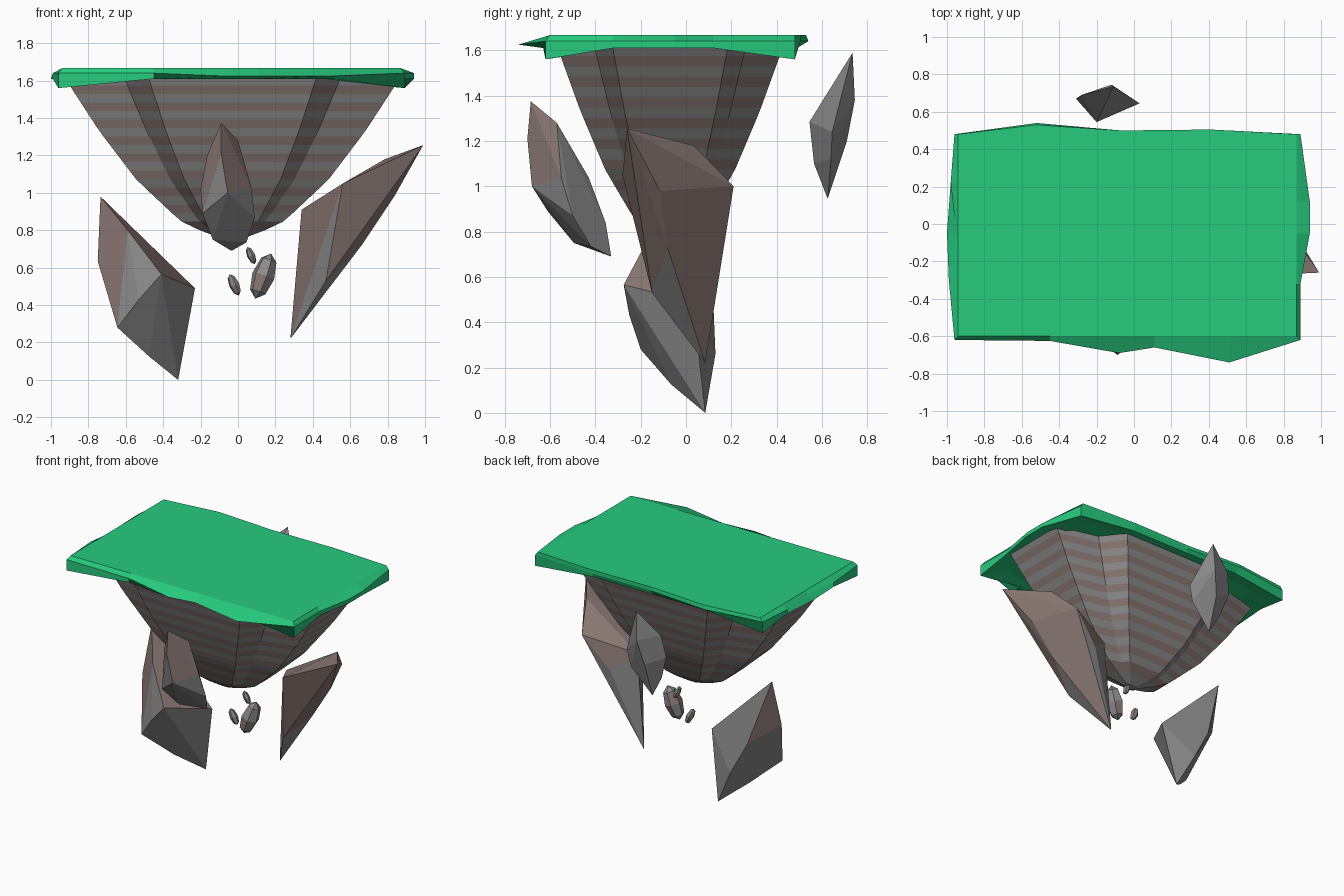
import bpy, bmesh, math
from mathutils import Vector, Matrix, Euler

if "Cube" in bpy.data.objects:
    bpy.data.objects.remove(bpy.data.objects["Cube"])


def material(name, color):
    m = bpy.data.materials.new(name)
    m.diffuse_color = (*color, 1)
    m.use_nodes = True
    m.node_tree.nodes["Principled BSDF"].inputs["Base Color"].default_value = m.diffuse_color
    return m


GRASS = material("grass green", (0.02, 0.60, 0.21))
GREY = material("stone grey", (0.26, 0.26, 0.26))
BROWN = material("stone brown", (0.25, 0.185, 0.17))


def finish(bm, name, mats):
    bmesh.ops.recalc_face_normals(bm, faces=bm.faces)
    me = bpy.data.meshes.new(name)
    bm.to_mesh(me)
    bm.free()
    for m in mats:
        me.materials.append(m)
    ob = bpy.data.objects.new(name, me)
    bpy.context.collection.objects.link(ob)
    return ob


def loft(rings, name, mats, striped=False):
    bm = bmesh.new()
    loops = [[bm.verts.new(p) for p in r] for r in rings]
    for k, (a, b) in enumerate(zip(loops, loops[1:])):
        for i in range(len(a)):
            j = (i + 1) % len(a)
            f = bm.faces.new((a[i], a[j], b[j], b[i]))
            f.material_index = k % 2 if striped else 0
    bm.faces.new(loops[0])
    bm.faces.new(loops[-1])
    return finish(bm, name, mats)


# Grass slab: uneven outline, flat top, lip, and a skirt drooping at the corners
outline = [(-.96, .48), (-.52, .54), (-.07, .50), (.41, .505), (.89, .48),
           (.94, .12), (.94, -.05), (.89, -.32), (.89, -.62), (.51, -.74),
           (.11, -.66), (-.08, -.69), (-.45, -.625), (-.96, -.62),
           (-.99, -.30), (-.95, -.05), (-.98, .22)]
corners = {0, 4, 8, 13}
top = [(max(-.94, min(.87, x)), max(-.60, min(.53, y)), 1.667) for x, y in outline]
lip = [(x, y, 1.64 if y > -.63 else 1.625) for x, y in outline]
skirt = [(x if i != 15 else -1.0, max(-.63, min(.49, y)),
          1.56 if i in corners else 1.61) for i, (x, y) in enumerate(outline)]
under = [(x * .8, -.07 + (y + .07) * .8, 1.615) for x, y in outline]
loft([top, lip, skirt, under], "grass_top", [GRASS])

# Rock cone: twelve-sided notched section shrinking in striped layers
quarter = [(.45, .50), (.58, .335), (.90, .255)]
section = (quarter + [(x, -y) for x, y in reversed(quarter)]
           + [(-x, -y) for x, y in quarter] + [(-x, y) for x, y in reversed(quarter)])
profile = [(1.62, 1.0), (1.33, .79), (1.07, .57), (.85, .31), (.79, .17), (.755, .06)]


def width(z):
    for (z1, s1), (z0, s0) in zip(profile, profile[1:]):
        if z >= z0:
            return s0 + (s1 - s0) * (z - z0) / (z1 - z0)
    return profile[-1][1]


BANDS = 19
rings = []
for k in range(BANDS + 1):
    z = 1.62 + (.755 - 1.62) * k / BANDS
    s = width(z)
    rings.append([(-.03 + x * s, -.07 + y * s, z) for x, y in section])
loft(rings, "rock_cone", [GREY, BROWN], striped=True)


# Floating shards: convex chunks, brown facets between two heights
def shard(name, points, low, high):
    bm = bmesh.new()
    for p in points:
        bm.verts.new(p)
    res = bmesh.ops.convex_hull(bm, input=bm.verts[:])
    loose = [v for v in bm.verts if not v.link_faces]
    bmesh.ops.delete(bm, geom=loose, context='VERTS')
    bmesh.ops.dissolve_limit(bm, angle_limit=math.radians(7),
                             verts=bm.verts[:], edges=bm.edges[:])
    for f in bm.faces:
        f.material_index = int(low < f.calc_center_median().z < high)
    finish(bm, name, [GREY, BROWN])


shard("left_shard", [(-.735, .05, .98), (-.75, -.04, .635), (-.645, -.20, .28),
                     (-.475, -.065, .125), (-.32, .085, .0), (-.26, .06, .31),
                     (-.23, .03, .49), (-.41, -.275, .565), (-.59, -.15, .80),
                     (-.53, -.25, .43), (-.58, .12, .50), (-.45, .13, .26)], .67, 1)
shard("right_shard", [(.99, -.26, 1.255), (.785, .035, 1.18), (.56, -.28, 1.05),
                      (.70, .21, 1.0), (.34, .08, .91), (.28, .085, .22),
                      (.47, -.15, .53), (.665, -.08, .725), (.835, -.115, .98),
                      (.50, .17, .78)], .72, 1.3)
shard("front_shard", [(-.09, -.685, 1.375), (-.09, -.70, 1.21), (-.055, -.68, 1.0),
                      (-.165, -.62, 1.2), (-.20, -.55, 1.02), (-.19, -.61, .89),
                      (-.135, -.495, .75), (-.035, -.33, .69), (.045, -.42, .735),
                      (.09, -.50, .87), (.07, -.55, 1.035), (0, -.57, 1.28),
                      (-.06, -.43, 1.04), (-.05, -.355, .84)], 1.08, 1.3)
shard("back_shard", [(-.11, .735, 1.59), (-.12, .745, 1.38), (-.16, .63, 1.42),
                     (-.20, .545, 1.285), (-.31, .67, 1.28), (-.28, .69, 1.44),
                     (.03, .645, 1.24), (-.165, .625, .945), (-.20, .565, 1.1),
                     (0, .64, 1.12), (-.25, .64, 1.1), (-.16, .71, 1.2)], 5, 6)


# Small pebbles: stretched, tilted low-poly chunks
def pebble(name, loc, size, tilt):
    bm = bmesh.new()
    bmesh.ops.create_uvsphere(bm, u_segments=6, v_segments=4, radius=1)
    bm.transform(Matrix.LocRotScale(Vector(loc), Euler((0, math.radians(tilt), .3)),
                                    Vector(size)))
    bm.faces.ensure_lookup_table()
    for i, f in enumerate(bm.faces):
        f.material_index = int(i % 4 == 1)
    finish(bm, name, [GREY, BROWN])


pebble("large_pebble", (.135, -.05, .555), (.062, .065, .128), 20)
pebble("upper_pebble", (.07, 0, .665), (.022, .025, .05), -24)
pebble("lower_pebble", (-.02, -.02, .508), (.028, .028, .062), -24)
